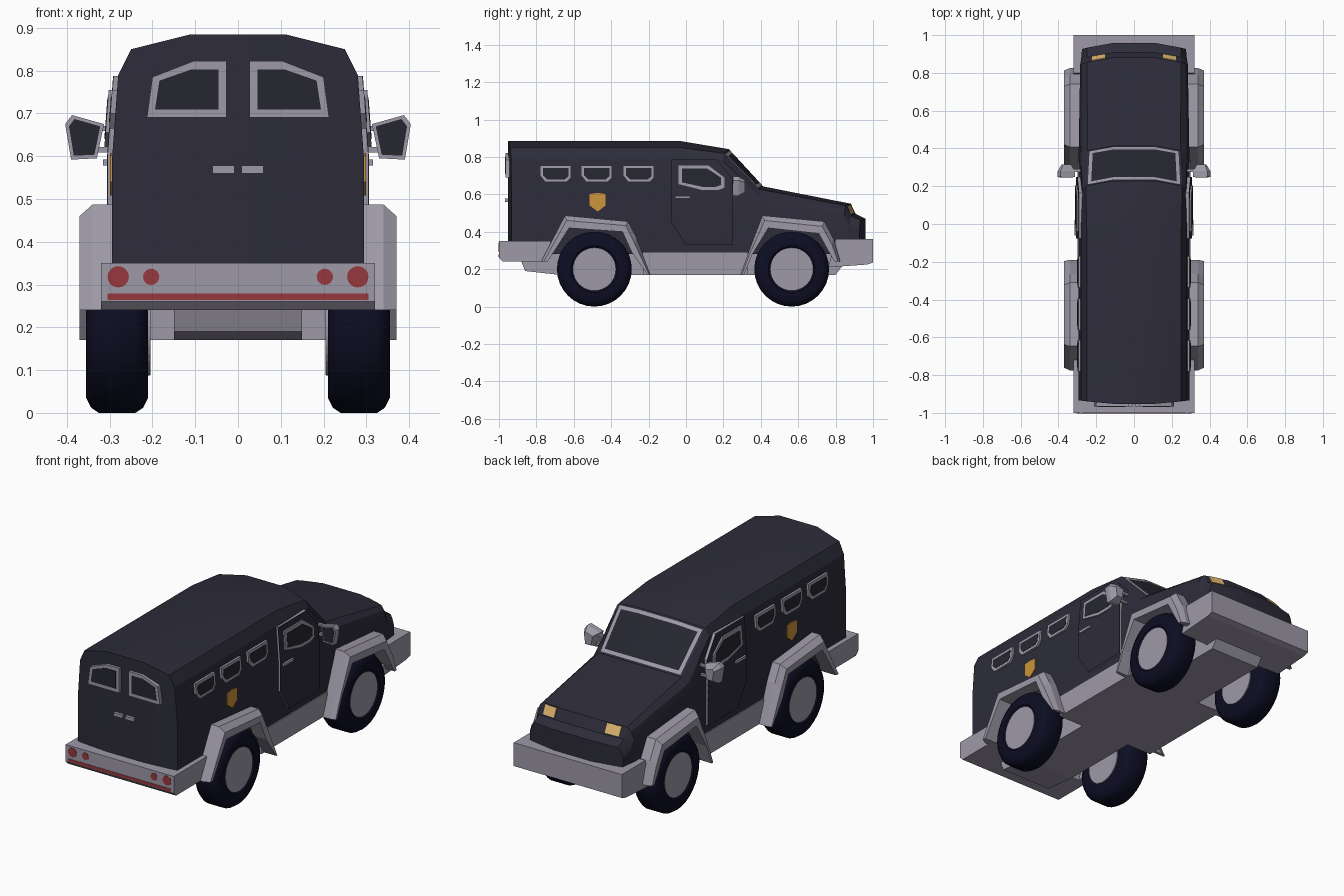
import bpy, bmesh, math

if "Cube" in bpy.data.objects:
    bpy.data.objects.remove(bpy.data.objects["Cube"])


def material(name, rgb):
    m = bpy.data.materials.new(name)
    m.diffuse_color = (*rgb, 1)
    m.use_nodes = True
    m.node_tree.nodes["Principled BSDF"].inputs["Base Color"].default_value = m.diffuse_color
    return m


BODY = material("dark_paint", (.026, .025, .042))
GREY = material("grey_trim", (.34, .32, .39))
GLASS = material("dark_glass", (.019, .019, .030))
RUBBER = material("tyre_rubber", (.004, .004, .017))
RED = material("red_light", (.31, .04, .045))
GOLD = material("gold_badge", (.61, .30, .045))
LAMP = material("yellow_lamp", (.75, .48, .16))


def finish(name, bm, mats, mirror=False, smooth=None):
    bmesh.ops.recalc_face_normals(bm, faces=bm.faces)
    me = bpy.data.meshes.new(name)
    bm.to_mesh(me)
    bm.free()
    ob = bpy.data.objects.new(name, me)
    bpy.context.collection.objects.link(ob)
    for m in mats:
        me.materials.append(m)
    if mirror:
        mod = ob.modifiers.new("mirror", 'MIRROR')
        mod.use_mirror_merge = False
    if smooth:
        for o in bpy.context.selected_objects:
            o.select_set(False)
        ob.select_set(True)
        bpy.context.view_layer.objects.active = ob
        bpy.ops.object.shade_smooth_by_angle(angle=math.radians(smooth))
    return ob


def skin(bm, rings, caps=True):
    """Join closed rings of points with quads; return the vertex rows."""
    rows = [[bm.verts.new(p) for p in r] for r in rings]
    n = len(rows[0])
    for a, b in zip(rows, rows[1:]):
        for i in range(n):
            bm.faces.new((a[i], a[(i + 1) % n], b[(i + 1) % n], b[i]))
    if caps:
        bm.faces.new(rows[0])
        bm.faces.new(rows[-1])
    return rows


def loft(name, rings, mat, mirror=False, smooth=None):
    bm = bmesh.new()
    skin(bm, rings)
    return finish(name, bm, [mat], mirror, smooth)


def block_x(name, yz, x0, x1, mat, mirror=False):
    return loft(name, [[(x, y, z) for y, z in yz] for x in (x0, x1)], mat, mirror)


def block_y(name, xz, y0, y1, mat, mirror=False):
    return loft(name, [[(x, y, z) for x, z in xz] for y in (y0, y1)], mat, mirror)


def shrink(pts, m):
    """Shrink an outline toward its middle by a margin."""
    ax = []
    for k in (0, 1):
        lo, hi = min(p[k] for p in pts), max(p[k] for p in pts)
        ax.append(((lo + hi) / 2, 1 - 2 * m / (hi - lo)))
    return [tuple(c + (p[k] - c) * s for k, (c, s) in enumerate(ax)) for p in pts]


def rect(a0, a1, b0, b1):
    return [(a0, b0), (a1, b0), (a1, b1), (a0, b1)]


def side_x(z):
    return .294 - max(0, z - .6) * .075


def side_plate(name, yz, o0, o1, mat):
    """Plate following the body side, mirrored to both sides."""
    return loft(name, [[(side_x(z) + o, y, z) for y, z in yz] for o in (o0, o1)], mat, True)


# Body shell: y, bow, then half-section (waist, shoulder, roof edge, roof)
stations = [
    (-.955, -.02, (.294, .60), (.28, .79), (.25, .85), (.11, .885)),
    (-.03, 0, (.294, .60), (.28, .79), (.25, .85), (.11, .885)),
    (.235, .04, (.294, .60), (.275, .78), (.255, .82), (.11, .842)),
    (.42, .04, (.293, .56), (.28, .60), (.245, .628), (.11, .642)),
    (.887, .04, (.285, .48), (.27, .52), (.25, .54), (.11, .55)),
    (.914, .04, (.28, .43), (.265, .465), (.25, .485), (.11, .495)),
    (.965, .04, (.275, .41), (.262, .445), (.25, .462), (.11, .47)),
]
rings = []
for y, bow, *half in stations:
    half = [(.11, .28), (.25, .28), (half[0][0], .28)] + half
    full = half + [(-x, z) for x, z in reversed(half)]
    rings.append([(x, y - bow * (x / .28) ** 2, z) for x, z in full])
bm = bmesh.new()
rows = skin(bm, rings, caps=False)
for r in (rows[0], rows[-1]):
    for ids in ((0, 6, 7, 13), (0, 1, 5, 6), (1, 2, 3, 4, 5),
                (13, 12, 8, 7), (12, 11, 10, 9, 8)):
        bm.faces.new([r[i] for i in ids])
bmesh.ops.recalc_face_normals(bm, faces=bm.faces)
# Windscreen: inset the sloped faces twice for the frame and glass
a, b = rows[2], rows[3]
screen = [f for f in bm.faces
          if all(v in a[5:9] or v in b[5:9] for v in f.verts)]
bmesh.ops.inset_region(bm, faces=screen, thickness=.010, use_even_offset=True)
rim = bmesh.ops.inset_region(bm, faces=screen, thickness=.018, use_even_offset=True)
for f in rim["faces"]:
    f.material_index = 1
for f in screen:
    f.material_index = 2
finish("body", bm, [BODY, GREY, GLASS], smooth=20)

# Bumpers and underbody
block_x("rear_bumper", [(-1, .35), (-.72, .35), (-.76, .24), (-.98, .24), (-1, .26)], -.32, .32, GREY)
block_x("front_bumper", [(.80, .36), (1, .36), (1, .235), (.97, .225), (.76, .21)], -.32, .32, GREY)
block_x("chassis", [(-.88, .29), (-.88, .24), (-.86, .19), (-.68, .17), (.80, .17), (.86, .25),
                    (.86, .29)], -.15, .15, GREY)
block_x("sill", rect(-.23, .33, .17, .29), -.30, .30, GREY)

# Wheels and flared arches
rear_arch = [((-.285, .24), (-.25, .24)), ((-.157, .487), (-.135, .42)), ((.18, .455), (.15, .40)),
             ((.225, .37), (.20, .29)), ((.30, .17), (.285, .17))]
front_arch = [((-.275, .17), (-.255, .17)), ((-.235, .28), (-.21, .28)), ((-.157, .487), (-.125, .42)),
              ((.175, .455), (.145, .39)), ((.225, .36), (.20, .29)), ((.26, .24), (.23, .24))]
tyre = [(.21, .112), (.21, .165), (.222, .188), (.24, .2), (.325, .2), (.343, .188), (.355, .165), (.355, .125),
        (.345, .112)]
for label, cy, arch in (("rear", -.49, rear_arch), ("front", .565, front_arch)):
    sect = []
    for (oy, oz), (iy, iz) in arch:
        my, mz = oy * .6 + iy * .4, oz * .6 + iz * .4
        sect.append([(.27, cy + iy, iz), (.37, cy + iy, iz), (.37, cy + my, mz),
                     (.34, cy + oy, oz), (.27, cy + oy, oz)])
    loft(label + "_wheel_arch", sect, GREY, True)

    def circle(x, r, n=32):
        return [(x, cy + r * math.cos(t * math.tau / n), .2 + r * math.sin(t * math.tau / n)) for t in range(n)]
    loft(label + "_tyre", [circle(x, r) for x, r in tyre], RUBBER, True, 35)
    loft(label + "_hub", [circle(.205, .112), circle(.35, .115)], GREY, True)

# Side windows
for i, cy in enumerate((-.697, -.478, -.253)):
    w = [(cy + dy, z) for dy, z in ((-.083, .755), (.083, .755), (.083, .69), (.06, .665),
                                    (-.055, .665), (-.083, .70))]
    side_plate(f"side_window_frame_{i}", w, -.004, .012, GREY)
    side_plate(f"side_window_glass_{i}", shrink(w, .015), .011, .0135, GLASS)

# Doors: grey edge with dark skin, window and handle
upper = [(-.078, .6), (-.078, .787), (.165, .787), (.25, .68), (.25, .6)]
lower = [(-.078, .6), (-.078, .45), (0, .33), (.25, .33), (.25, .6)]
for part, pts in (("upper", upper), ("lower", lower)):
    side_plate(f"door_{part}_edge", pts, -.01, .010, GREY)
    side_plate(f"door_{part}_skin", pts, .0098, .012, BODY)
dw = [(-.04, .755), (.12, .755), (.205, .69), (.205, .635), (.17, .622), (.09, .622), (-.04, .655)]
side_plate("door_window_frame", dw, .008, .020, GREY)
side_plate("door_window_glass", shrink(dw, .018), .019, .0215, GLASS)
side_plate("door_handle", rect(-.06, .022, .578, .592), .01, .022, GREY)

# Side badge
side_plate("badge", [(-.515, .602), (-.472, .608), (-.43, .602), (-.43, .54), (-.472, .508), (-.515, .54)],
           -.002, .005, GOLD)

# Rear windows and handles
rw = [(.027, .69), (.213, .69), (.20, .785), (.105, .822), (.027, .822)]
block_y("rear_window_frame", rw, -.93, -.966, GREY, True)
block_y("rear_window_glass", shrink(rw, .019), -.964, -.968, GLASS, True)
block_y("rear_handle", rect(.008, .06, .56, .578), -.94, -.967, GREY, True)

# Tail lights and reflector strip
for label, x, r in (("outer", .28, .025), ("inner", .203, .019)):
    disc = [(x + r * math.cos(t * math.tau / 16), .318 + r * math.sin(t * math.tau / 16)) for t in range(16)]
    block_y(label + "_tail_light", disc, -.997, -1.002, RED, True)
block_y("reflector_strip", rect(-.305, .305, .264, .279), -.995, -1.002, RED)

# Headlights on the sloped nose face
lamp = []
for o in (-.002, .005):
    lamp.append([(x, y - .0062 - .183 * (x - .11) + .9 * o, z - .07 * (x - .11) + .44 * o)
                 for x, y, z in ((.15, .889, .546), (.225, .889, .546), (.225, .911, .501), (.15, .911, .501))])
loft("headlight", lamp, LAMP, True)

# Wing mirrors
mp = [(.388, .696), (.404, .675), (.39, .592), (.33, .595), (.313, .675)]
back = shrink(mp, .02)
loft("mirror_case", [[(x, y, z) for x, z in p] for y, p in ((.25, mp), (.28, mp), (.315, back))], GREY, True)
block_y("mirror_glass", shrink(mp, .009), .251, .247, GLASS, True)
for i, z in enumerate((.615, .665)):
    block_y(f"mirror_arm_{i}", rect(.27, .34, z - .006, z + .006), .275, .29, GREY, True)
